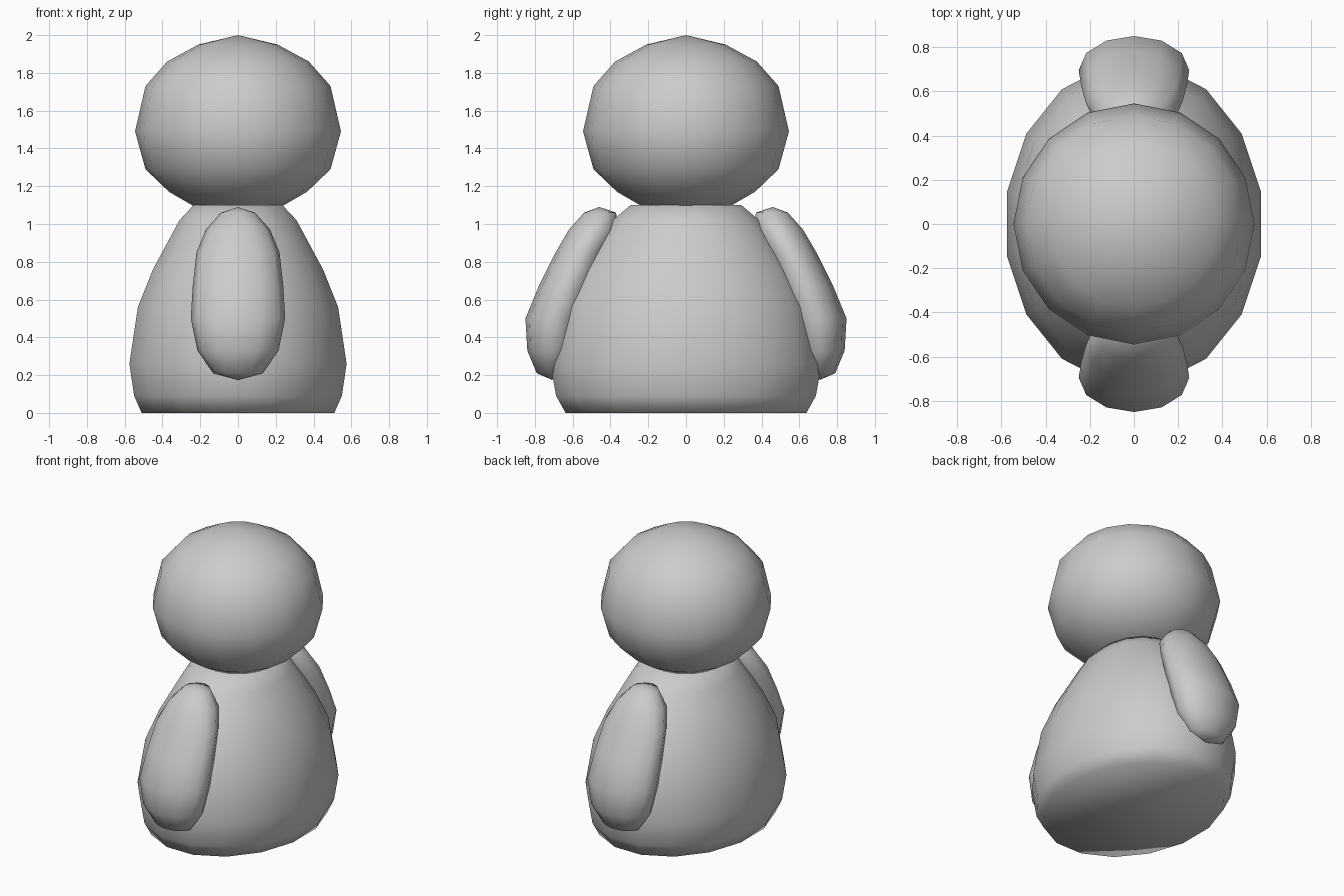
import bpy, bmesh
from math import sin, cos, pi

if "Cube" in bpy.data.objects:
    bpy.data.objects.remove(bpy.data.objects["Cube"])


def loft(name, rings, sides, turn=0.0, top=None, bottom=None):
    """Skin elliptical rings (z, rx, ry, centre_y) listed top down; ends are poles or flat caps."""
    bm = bmesh.new()
    loops = []
    for z, rx, ry, cy in rings:
        loops.append([bm.verts.new((rx * cos(turn + 2 * pi * i / sides),
                                    cy + ry * sin(turn + 2 * pi * i / sides), z))
                      for i in range(sides)])
    for a, b in zip(loops, loops[1:]):
        for i in range(sides):
            j = (i + 1) % sides
            bm.faces.new((a[i], b[i], b[j], a[j]))
    for loop, pole in ((loops[0], top), (loops[-1], bottom)):
        if pole is None:
            bm.faces.new(loop)
        else:
            tip = bm.verts.new((0, pole[0], pole[1]))
            for i in range(sides):
                bm.faces.new((loop[i], loop[(i + 1) % sides], tip))
    bmesh.ops.recalc_face_normals(bm, faces=bm.faces)
    for f in bm.faces:
        f.smooth = True
    mesh = bpy.data.meshes.new(name)
    bm.to_mesh(mesh)
    bm.free()
    obj = bpy.data.objects.new(name, mesh)
    bpy.context.collection.objects.link(obj)
    return obj


# Head: slightly flattened ball
head = [(1.95, .21), (1.86, .375), (1.73, .49), (1.49, .545),
        (1.29, .49), (1.17, .365), (1.095, .235)]
loft("head", [(z, r, r, 0) for z, r in head], 16, top=(0, 2.0), bottom=(0, 1.07))

# Body: oval bell with a flat base, deeper than it is wide
body = [(1.1, .235), (1.02, .31), (.76, .45), (.56, .53),
        (.26, .575), (.09, .55), (0, .51)]
k = 1 / cos(pi / 16)
loft("body", [(z, r * k, r * k * 1.25, 0) for z, r in body], 16, turn=pi / 16)

# Arms: leaning pods on the front and back (z, half width, outer y, inner y)
arm = [(1.06, .09, .54, .37), (.97, .17, .62, .36), (.85, .22, .69, .42),
       (.67, .24, .78, .48), (.5, .25, .85, .54), (.33, .215, .84, .58),
       (.21, .13, .79, .63)]
for name, s in (("front_arm", -1), ("back_arm", 1)):
    loft(name, [(z, w, (o - i) / 2, s * (o + i) / 2) for z, w, o, i in arm], 12,
         top=(s * .46, 1.09), bottom=(s * .71, .175))
